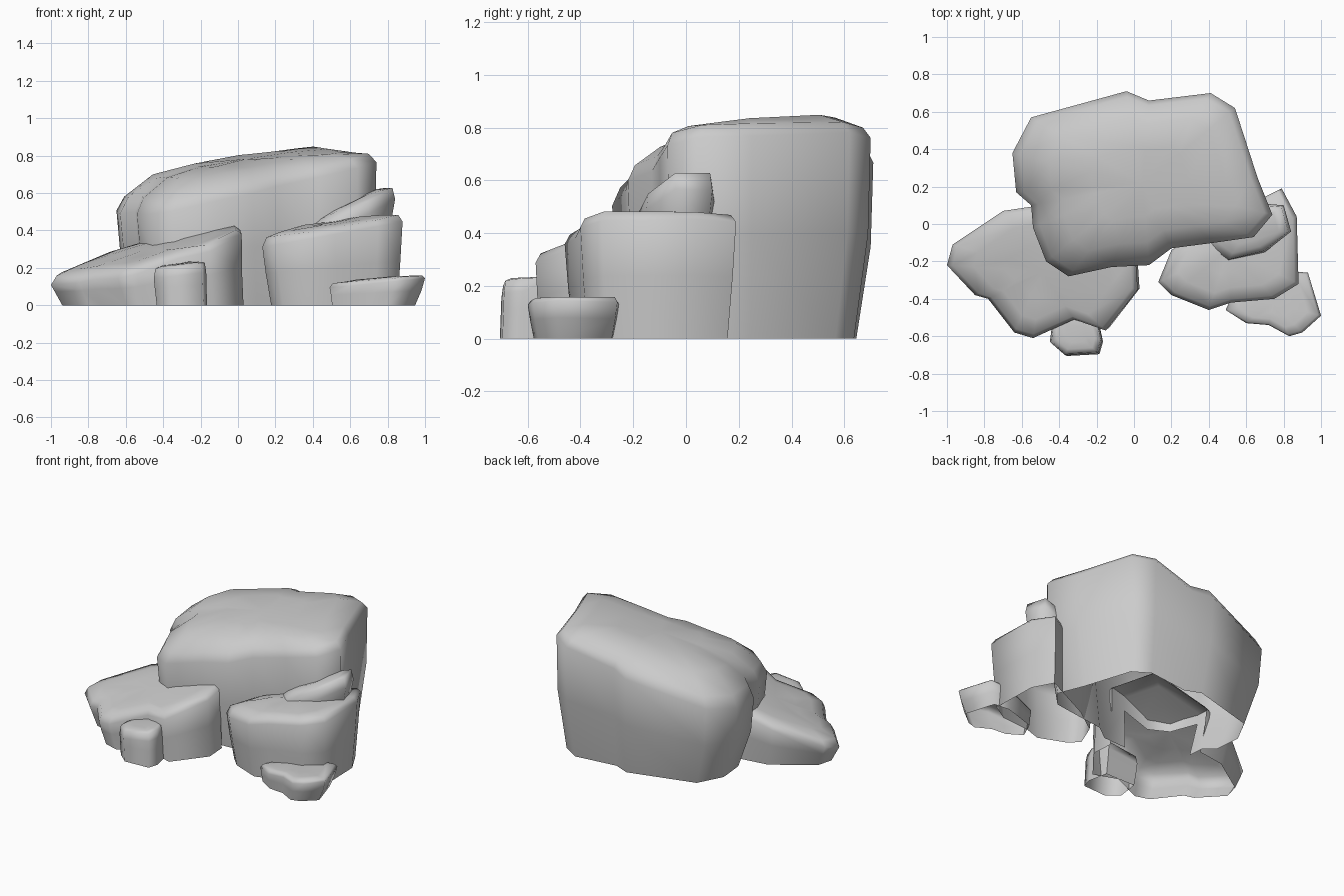
import bpy
import bmesh
import math
import random

random.seed(4)

old = bpy.data.objects.get("Cube")
if old:
    bpy.data.objects.remove(old, do_unlink=True)

# Single stone colour
stone = bpy.data.materials.new("stone_grey")
stone.use_nodes = True
grey = (0.6, 0.6, 0.6, 1)
stone.diffuse_color = grey
stone.node_tree.nodes["Principled BSDF"].inputs["Base Color"].default_value = grey


def rock(name, outline, height, slope, dome, base, middle, shift=(0, 0),
         bevel=0.03, floor=0.0, rough=0.006, hidden=None):
    """Loft a boulder from its plan outline: open base, walls, bevelled rim, domed top.

    height and slope give the tilted plane of the rim; base and middle
    scale the outline at the ground and halfway up; shift moves the base.
    hidden picks buried wall faces that are left out.
    """
    xs, ys = zip(*outline)
    cx, cy = (min(xs) + max(xs)) / 2, (min(ys) + max(ys)) / 2
    bm = bmesh.new()

    def rim(x, y):
        return height + slope[0] * x + slope[1] * y

    def ring(scale, level, move=0.0):
        verts = []
        for x, y in outline:
            px = cx + (x - cx) * scale + shift[0] * move
            py = cy + (y - cy) * scale + shift[1] * move
            verts.append(bm.verts.new((px, py, level(px, py))))
        return verts

    def crown(part):
        # The dome is stronger on the low side of the slope
        return lambda x, y: rim(x, y) + dome * part * (1 - x * 0.6) + random.uniform(-rough, rough)

    rings = [
        ring(base, lambda x, y: floor, 1.0),
        ring(middle, lambda x, y: floor + (rim(x, y) - floor) * 0.5, 0.3),
        ring(1.0, lambda x, y: rim(x, y) - bevel),
        ring(0.94, crown(0.25)),
        ring(0.72, crown(0.8)),
        ring(0.4, crown(1.0)),
    ]
    count = len(outline)
    for low, high in zip(rings, rings[1:]):
        for i in range(count):
            j = (i + 1) % count
            bm.faces.new((low[i], low[j], high[j], high[i]))
    top = bm.verts.new((cx, cy, rim(cx, cy) + dome * (1 - cx * 0.6)))
    for i in range(count):
        bm.faces.new((rings[-1][i], rings[-1][(i + 1) % count], top))
    bmesh.ops.recalc_face_normals(bm, faces=bm.faces[:])
    if sum(f.normal.z for f in top.link_faces) < 0:
        bmesh.ops.reverse_faces(bm, faces=bm.faces[:])
    if hidden:
        buried = [f for f in bm.faces if hidden(f.calc_center_median())]
        bmesh.ops.delete(bm, geom=buried, context="FACES")

    mesh = bpy.data.meshes.new(name)
    bm.to_mesh(mesh)
    bm.free()
    mesh.materials.append(stone)
    obj = bpy.data.objects.new(name, mesh)
    bpy.context.collection.objects.link(obj)
    bpy.ops.object.select_all(action="DESELECT")
    obj.select_set(True)
    bpy.context.view_layer.objects.active = obj
    bpy.ops.object.shade_smooth_by_angle(angle=math.radians(75))


# Large tilted boulder at the back
rock("main_boulder",
     [(-.65, .38), (-.55, .57), (-.04, .71), (.08, .66), (.41, .7), (.54, .62),
      (.66, .25), (.74, .05), (.64, -.07), (.43, -.1), (.2, -.13), (.08, -.22),
      (-.12, -.23), (-.35, -.28), (-.47, -.2), (-.54, -.02), (-.55, .1), (-.63, .17)],
     height=.635, slope=(.21, .1), dome=.12, base=.87, middle=.98, shift=(.025, 0),
     bevel=.03, rough=.008,
     hidden=lambda c: c.z < .25 and c.y < -.05 and -.55 < c.x < -.03)

# Low boulder on the right-hand side, sloping outward
rock("right_boulder",
     [(-1, -.22), (-.97, -.11), (-.7, .07), (-.5, .1), (-.1, .08), (.01, -.2),
      (.02, -.35), (-.15, -.57), (-.32, -.51), (-.54, -.61), (-.64, -.58),
      (-.78, -.4), (-.85, -.38)],
     height=.47, slope=(.29, .19), dome=.015, base=.95, middle=.98, shift=(.035, 0),
     hidden=lambda c: c.y > -.1 and c.x > -.5 and c.z < .34)

# Upright boulder on the left-hand side
rock("left_boulder",
     [(.13, -.31), (.2, -.14), (.4, 0), (.79, .19), (.87, .04), (.88, -.32),
      (.75, -.4), (.52, -.42), (.4, -.46), (.2, -.38)],
     height=.325, slope=(.18, .02), dome=.05, base=.9, middle=.96, shift=(.01, 0))

# Slanted slab resting on the upright boulder
rock("leaning_slab",
     [(.36, -.1), (.5, .06), (.68, .11), (.8, .1), (.84, -.04), (.7, -.15), (.5, -.2)],
     height=.22, slope=(.49, .1), dome=.06, base=.75, middle=.92, bevel=.06, floor=.3)

# Small stones at the front
rock("front_stone",
     [(-.45, -.63), (-.37, -.7), (-.19, -.69), (-.17, -.62), (-.2, -.48), (-.43, -.48)],
     height=.27, slope=(.12, .04), dome=.012, base=.96, middle=.99, shift=(.01, -.01),
     bevel=.045, rough=.003)
rock("corner_stone",
     [(.49, -.46), (.6, -.53), (.72, -.54), (.83, -.6), (.9, -.58), (1, -.49),
      (.93, -.26), (.8, -.25), (.55, -.33)],
     height=.06, slope=(.1, 0), dome=.02, base=.87, middle=.95, shift=(-.02, 0),
     bevel=.015, rough=.003)
